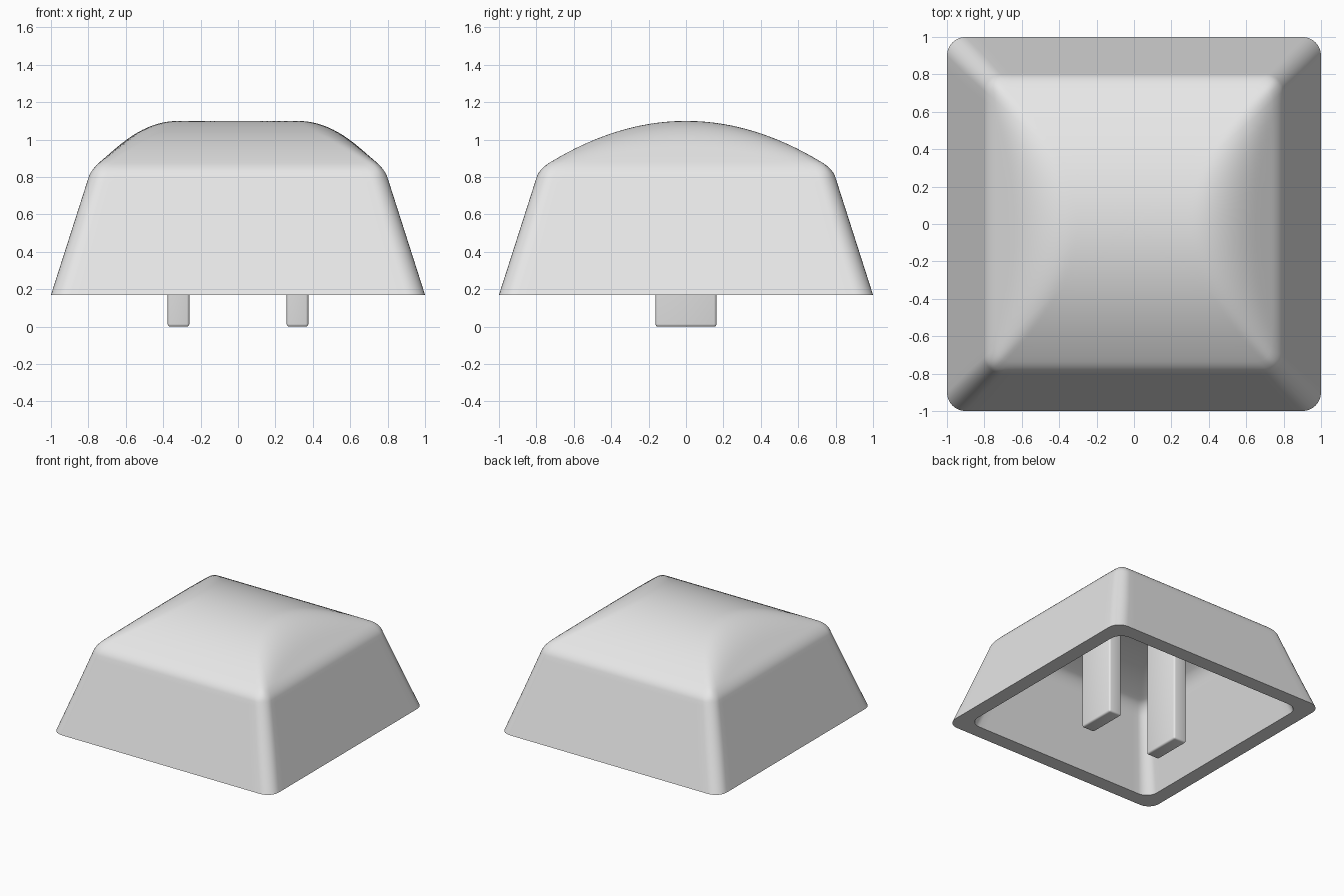
import bpy
import bmesh
from math import sin, cos, pi, radians

cube = bpy.data.objects.get("Cube")
if cube:
    bpy.data.objects.remove(cube)

grey = bpy.data.materials.new("plain grey plastic")
grey.use_nodes = True
grey.diffuse_color = (0.8, 0.8, 0.8, 1)
grey.node_tree.nodes["Principled BSDF"].inputs["Base Color"].default_value = (0.8, 0.8, 0.8, 1)

SIDE, CORNER, SHOULDER, TOP = 28, 8, 7, 26
BASE, TAPER, WALL = 0.17, 0.32, 0.12


def finish(name, bm):
    bmesh.ops.recalc_face_normals(bm, faces=bm.faces)
    mesh = bpy.data.meshes.new(name)
    bm.to_mesh(mesh)
    bm.free()
    mesh.materials.append(grey)
    obj = bpy.data.objects.new(name, mesh)
    bpy.context.collection.objects.link(obj)
    bpy.ops.object.select_all(action='DESELECT')
    obj.select_set(True)
    bpy.context.view_layer.objects.active = obj
    bpy.ops.object.shade_smooth_by_angle(angle=radians(35))
    return obj


def crown(x, y):
    """Dome along y, blended into sloping flanks at both ends of x."""
    dome = 1.1 - 0.42 * y * y
    flank = 0.845 + 0.86 * (0.78 - abs(x))
    k = 0.02 + 0.12 * max(0, 1 - (y / 0.78) ** 2)
    blend = max(k - abs(dome - flank), 0) / k
    return min(dome, flank) - blend * blend * k / 4


def outline(h, r):
    """Rounded square with half width h and corner radius r."""
    points = []
    c = h - r
    for q in range(4):
        a = q * pi / 2
        local = [(h, -c + 2 * c * i / SIDE) for i in range(SIDE)]
        local += [(c + r * cos(t), c + r * sin(t))
                  for t in (pi / 2 * i / CORNER for i in range(CORNER))]
        points += [(x * cos(a) - y * sin(a), x * sin(a) + y * cos(a)) for x, y in local]
    return points


def shell(inset, shoulder_z, bend, edge, drop):
    """Rings of one skin, from the bottom rim up to the crown."""
    def half(z):
        return 1 - inset - TAPER * (z - BASE)

    def corner(h):
        return 0.1 * min(1, h / 0.9)

    rings = []
    for z in (BASE, (BASE + shoulder_z) / 2, shoulder_z - 0.03):
        rings.append([(x, y, z) for x, y in outline(half(z), corner(half(z)))])
    # rounded shoulder between wall and crown
    start = outline(half(shoulder_z), corner(half(shoulder_z)))
    middle, end = outline(bend, corner(bend)), outline(edge, corner(edge))
    p0 = [(x, y, shoulder_z) for x, y in start]
    p1 = [(x, y, crown(x, y) - drop) for x, y in middle]
    p2 = [(x, y, crown(x, y) - drop) for x, y in end]
    for i in range(SHOULDER + 1):
        t = i / SHOULDER
        rings.append([tuple((1 - t) ** 2 * a + 2 * t * (1 - t) * b + t * t * c
                            for a, b, c in zip(*trio)) for trio in zip(p0, p1, p2)])
    # domed crown
    for i in range(1, TOP):
        h = edge * (1 - i / TOP)
        rings.append([(x, y, crown(x, y) - drop) for x, y in outline(h, corner(h))])
    return rings


# Hollow cap: inner skin, flat rim, outer skin
inner = shell(WALL, 0.72, 0.68, 0.64, WALL)
outer = shell(0, 0.80, 0.784, 0.735, 0)
bm = bmesh.new()
loops = [[bm.verts.new(p) for p in ring] for ring in inner[::-1] + outer]
n = len(loops[0])
for low, high in zip(loops, loops[1:]):
    for i in range(n):
        j = (i + 1) % n
        bm.faces.new((low[i], low[j], high[j], high[i]))
for loop, z in ((loops[0], crown(0, 0) - WALL), (loops[-1], crown(0, 0))):
    tip = bm.verts.new((0, 0, z))
    for i in range(n):
        bm.faces.new((loop[i], loop[(i + 1) % n], tip))
finish("cap_shell", bm)

# Two mounting prongs reaching up to the underside of the crown
for name, side in (("left_prong", 1), ("right_prong", -1)):
    bm = bmesh.new()
    bmesh.ops.create_cube(bm, size=1)
    for v in bm.verts:
        v.co.x = side * 0.318 + v.co.x * 0.116
        v.co.y *= 0.326
        v.co.z = 0.51 + v.co.z * 1.02
    bmesh.ops.bevel(bm, geom=bm.edges[:], offset=0.014, segments=3,
                    profile=0.5, affect='EDGES')
    finish(name, bm)
